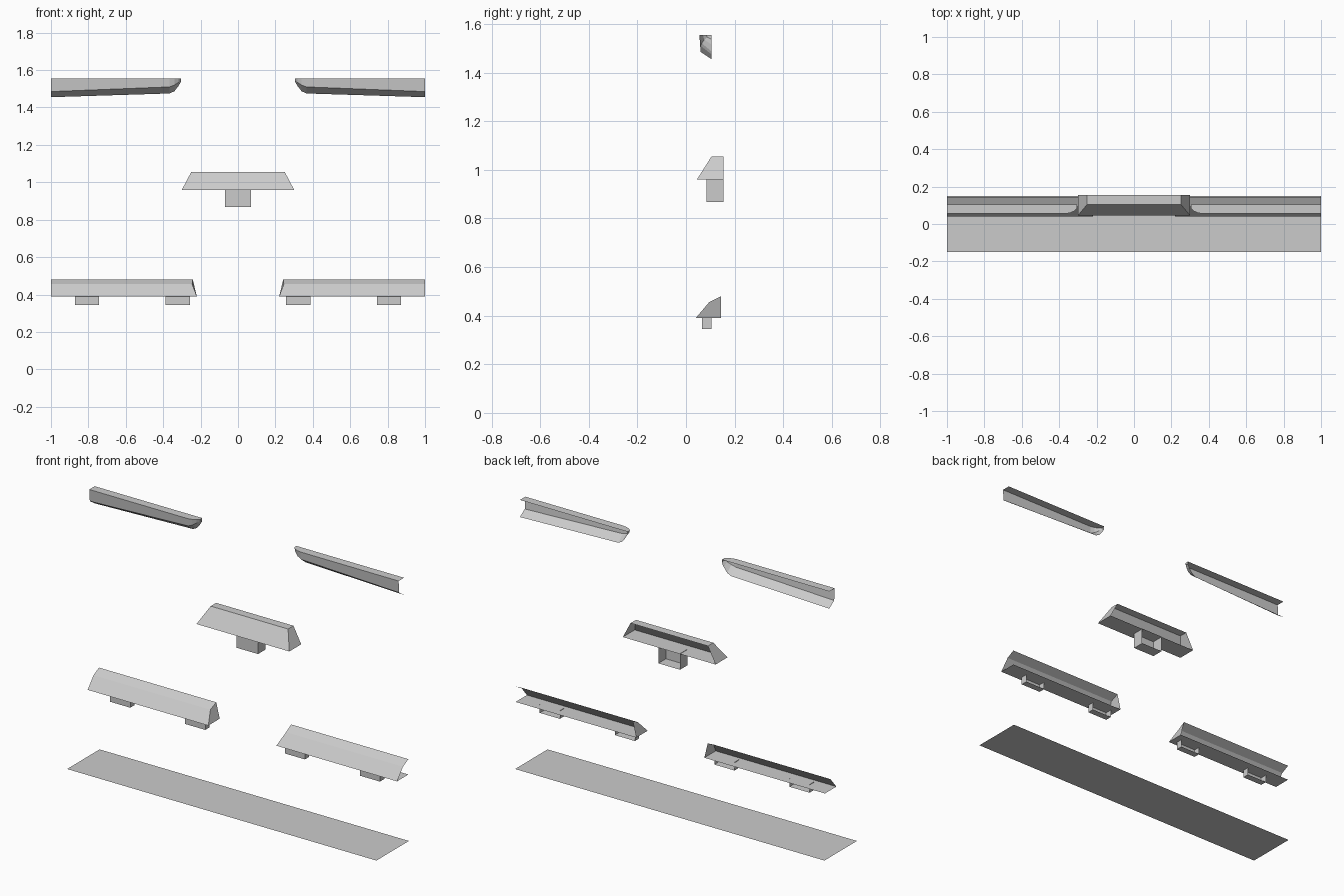
import bpy

if "Cube" in bpy.data.objects:
    bpy.data.objects.remove(bpy.data.objects["Cube"])


def add_mesh(name, verts, faces):
    mesh = bpy.data.meshes.new(name)
    mesh.from_pydata(verts, [], faces)
    mesh.update()
    obj = bpy.data.objects.new(name, mesh)
    bpy.context.collection.objects.link(obj)
    return obj


def loft(name, sections, cap_end=False):
    """Skin equal-length open profiles; optionally cap the last one."""
    n = len(sections[0])
    verts = [p for s in sections for p in s]
    faces = []
    for k in range(len(sections) - 1):
        a, b = k * n, (k + 1) * n
        faces += [(a + i, b + i, b + i + 1, a + i + 1) for i in range(n - 1)]
    if cap_end:
        last = (len(sections) - 1) * n
        faces.append(tuple(range(last, last + n)))
    return add_mesh(name, verts, faces)


def mirror_x(obj):
    obj.modifiers.new("mirror", "MIRROR").use_mirror_merge = False


def bracket(name, x0, x1, y0, y1, z0, z1):
    """Small box that is open at the back."""
    verts = [(x, y, z) for x in (x0, x1) for y in (y0, y1) for z in (z0, z1)]
    faces = [(0, 4, 5, 1), (0, 1, 3, 2), (4, 6, 7, 5), (0, 2, 6, 4), (1, 5, 7, 3)]
    return add_mesh(name, verts, faces)


# flat base strip
add_mesh("base_strip", [(-1, -.15, 0), (1, -.15, 0), (1, .15, 0), (-1, .15, 0)], [(0, 1, 2, 3)])

# lower ledges: open at the back and the outer end, slanted cap on the inner end
profile = [(.145, .39), (.04, .39), (.095, .455), (.145, .48)]
inner_x = [.22, .22, .245, .242]
ledge = loft("lower_ledge", [[(1, y, z) for y, z in profile],
                             [(x, y, z) for x, (y, z) in zip(inner_x, profile)]], True)
mirror_x(ledge)

# brackets under the lower ledges
for i, x in enumerate((.322, .807)):
    mirror_x(bracket(f"ledge_bracket_{i + 1}", x - .065, x + .065, .065, .105, .345, .393))

# centre hood: tapered ends, open at the back
center_profile = [(.155, .96, .3), (.045, .96, .3), (.105, 1.055, .25), (.155, 1.055, .25)]
hood = loft("center_hood", [[(s * x, y, z) for y, z, x in center_profile] for s in (1, -1)], True)
bpy.data.objects.remove(hood)
verts = [(s * x, y, z) for s in (-1, 1) for y, z, x in center_profile]
add_mesh("center_hood", verts, [(0, 1, 5, 4), (1, 2, 6, 5), (2, 3, 7, 6), (0, 3, 2, 1), (4, 5, 6, 7)])
bracket("center_bracket", -.07, .07, .085, .155, .868, .962)

# upper trims: channel section tapering to a rounded inner tip
# columns: x, front y, crease z, bottom z
stations = [(1, .055, 1.485, 1.455), (.365, .055, 1.51, 1.475), (.34, .06, 1.52, 1.487),
            (.318, .07, 1.535, 1.515), (.305, .083, 1.545, 1.537)]
trim = loft("upper_trim", [[(x, .105, 1.555), (x, y, 1.555), (x, y + .005, zc), (x, .105, zb)]
                           for x, y, zc, zb in stations], True)
mirror_x(trim)
